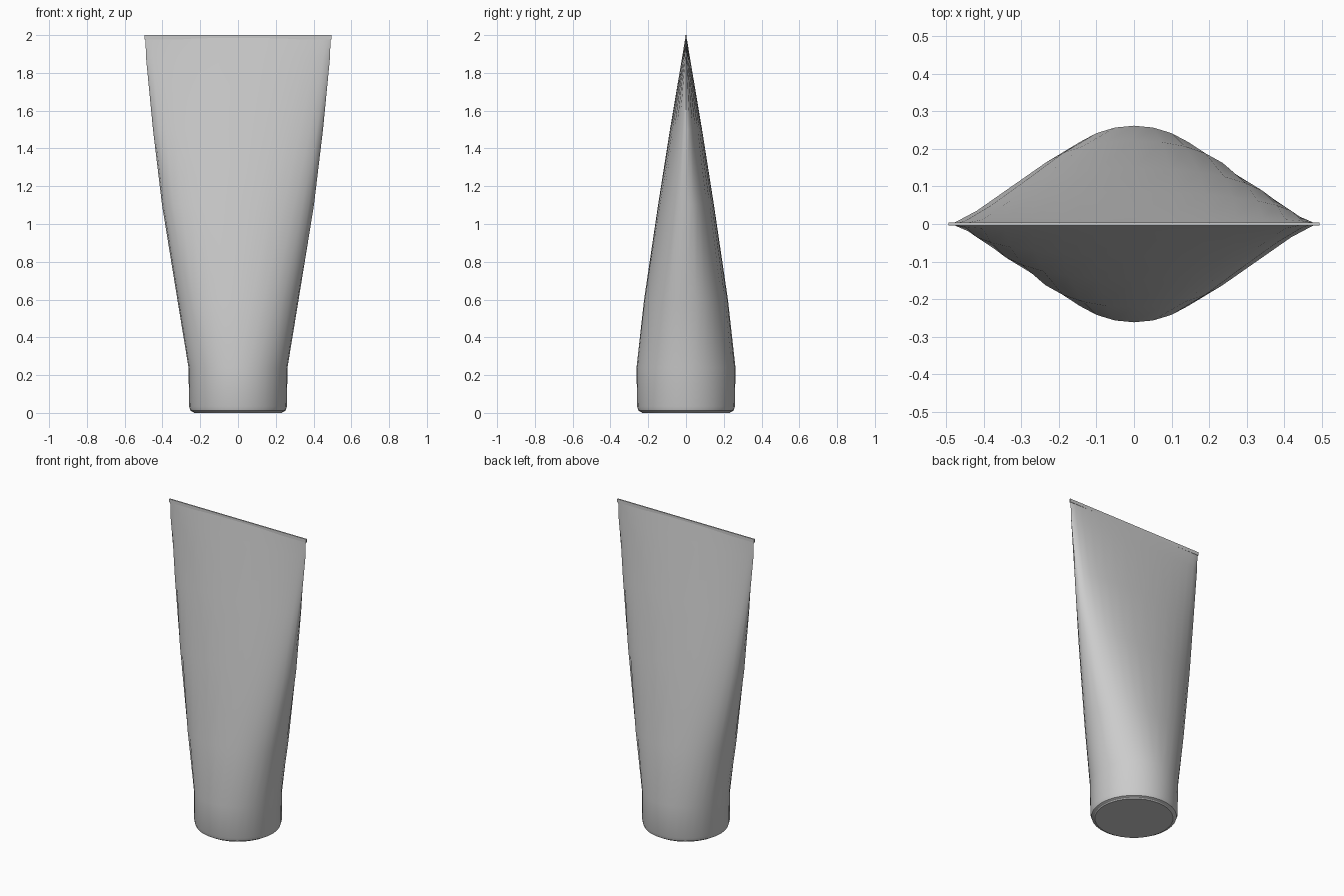
import bpy, bmesh
from math import cos, sin, pi, copysign

if "Cube" in bpy.data.objects:
    bpy.data.objects.remove(bpy.data.objects["Cube"])

SIDES = 32

# tube sections: height, half width, half depth, superellipse exponent
SECTIONS = [
    (0.005, 0.238, 0.238, 2.0),
    (0.012, 0.252, 0.252, 2.0),
    (0.035, 0.259, 0.259, 2.0),
    (0.24, 0.262, 0.262, 2.0),
    (0.60, 0.321, 0.222, 2.25),
    (1.10, 0.402, 0.148, 2.3),
    (1.50, 0.450, 0.085, 2.2),
    (1.88, 0.487, 0.021, 2.0),
    (1.985, 0.490, 0.004, 2.0),
]


def ring(bm, z, a, b, n):
    verts = []
    for i in range(SIDES):
        t = 2 * pi * i / SIDES
        x = copysign(abs(cos(t)) ** (2 / n), cos(t)) * a
        y = copysign(abs(sin(t)) ** (2 / n), sin(t)) * b
        verts.append(bm.verts.new((x, y, z)))
    return verts


def finish(bm, name):
    bmesh.ops.recalc_face_normals(bm, faces=bm.faces)
    mesh = bpy.data.meshes.new(name)
    bm.to_mesh(mesh)
    bm.free()
    ob = bpy.data.objects.new(name, mesh)
    bpy.context.collection.objects.link(ob)
    bpy.ops.object.select_all(action='DESELECT')
    ob.select_set(True)
    bpy.context.view_layer.objects.active = ob
    bpy.ops.object.shade_smooth_by_angle(angle=0.7)
    return ob


# squeeze tube body: round base flattening to a line
bm = bmesh.new()
rings = [ring(bm, *s) for s in SECTIONS]
for lo, hi in zip(rings, rings[1:]):
    for i in range(SIDES):
        j = (i + 1) % SIDES
        bm.faces.new((lo[i], lo[j], hi[j], hi[i]))
bm.faces.new(rings[0][::-1])
bm.faces.new(rings[-1])
finish(bm, "tube_body")

# flat crimped seal along the top edge
bm = bmesh.new()
bmesh.ops.create_cube(bm, size=1)
for v in bm.verts:
    v.co = (v.co.x * 0.99, v.co.y * 0.008, 1.989 + v.co.z * 0.022)
finish(bm, "top_seal")

# base disc the tube stands on
bm = bmesh.new()
lo, hi = ring(bm, 0, 0.232, 0.232, 2), ring(bm, 0.006, 0.238, 0.238, 2)
for i in range(SIDES):
    j = (i + 1) % SIDES
    bm.faces.new((lo[i], lo[j], hi[j], hi[i]))
bm.faces.new(lo[::-1])
bm.faces.new(hi)
finish(bm, "base_disc")
